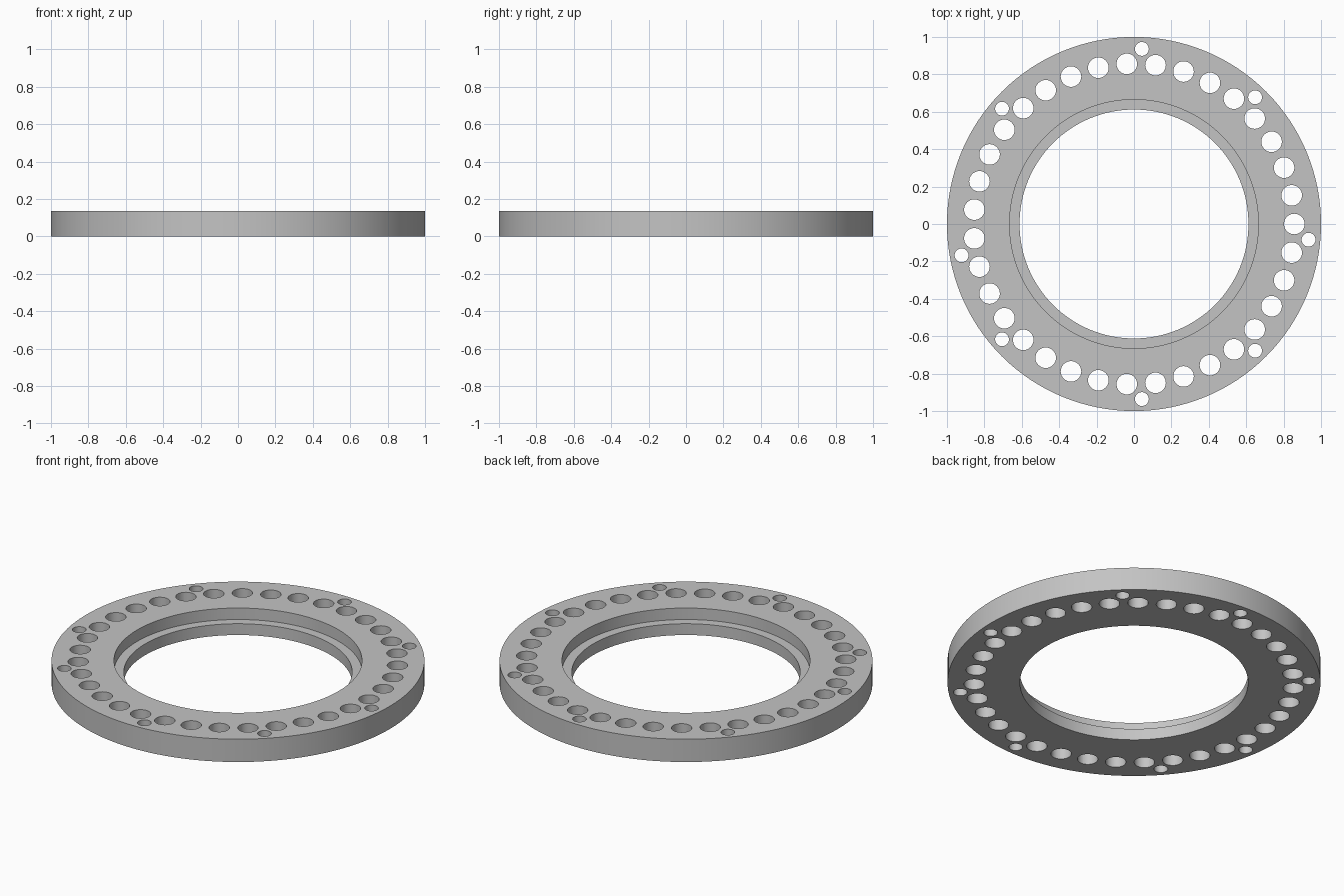
import bpy
import bmesh
from math import cos, sin, tau

HEIGHT = 0.135
LEDGE_Z = 0.067
STEPS = 35                                        # large holes around the ring
DOWEL_STEPS = (4, 8, 13, 18, 21, 26, 30, 34)      # small holes sit half a step on

cube = bpy.data.objects.get("Cube")
if cube:
    bpy.data.objects.remove(cube, do_unlink=True)


def make_object(name, bm):
    bmesh.ops.recalc_face_normals(bm, faces=bm.faces)
    mesh = bpy.data.meshes.new(name)
    bm.to_mesh(mesh)
    bm.free()
    obj = bpy.data.objects.new(name, mesh)
    bpy.context.collection.objects.link(obj)
    return obj


def lathe(name, profile, segments):
    """Sweep a closed (radius, z) profile around the z axis."""
    bm = bmesh.new()
    rings = []
    for i in range(segments):
        a = tau * i / segments
        rings.append([bm.verts.new((r * cos(a), r * sin(a), z)) for r, z in profile])
    n = len(profile)
    for i in range(segments):
        here, after = rings[i], rings[(i + 1) % segments]
        for j in range(n):
            k = (j + 1) % n
            bm.faces.new((here[j], after[j], after[k], here[k]))
    return make_object(name, bm)


def add_drill(bm, step, distance, radius):
    """Add one upright cylinder at a step around the bolt circle."""
    a = tau * step / STEPS
    made = bmesh.ops.create_cone(bm, cap_ends=True, segments=32, radius1=radius,
                                 radius2=radius, depth=HEIGHT * 2)
    bmesh.ops.translate(bm, verts=made["verts"],
                        vec=(distance * cos(a), distance * sin(a), HEIGHT / 2))


# Ring with a counterbored centre
ring = lathe("flange_ring", [(1, 0), (1, HEIGHT), (0.665, HEIGHT),
                             (0.665, LEDGE_Z), (0.612, LEDGE_Z), (0.612, 0)], 128)

# Drilled holes: the main circle and the small outer dowel holes
bm = bmesh.new()
for step in range(STEPS):
    add_drill(bm, step, 0.857, 0.055)
for step in DOWEL_STEPS:
    add_drill(bm, step + 0.5, 0.937, 0.037)
drills = make_object("hole_cutters", bm)
drills.hide_render = True

cut = ring.modifiers.new("holes", 'BOOLEAN')
cut.operation = 'DIFFERENCE'
cut.solver = 'EXACT'
cut.object = drills
bpy.ops.object.select_all(action='DESELECT')
ring.select_set(True)
bpy.context.view_layer.objects.active = ring
bpy.ops.object.modifier_apply(modifier=cut.name)
bpy.data.objects.remove(drills, do_unlink=True)
bpy.ops.object.shade_smooth_by_angle(angle=0.5)

# Grey metal
grey = bpy.data.materials.new("light_grey_metal")
grey.use_nodes = True
colour = (0.55, 0.55, 0.55, 1)
grey.diffuse_color = colour
grey.node_tree.nodes["Principled BSDF"].inputs["Base Color"].default_value = colour
ring.data.materials.clear()
ring.data.materials.append(grey)
